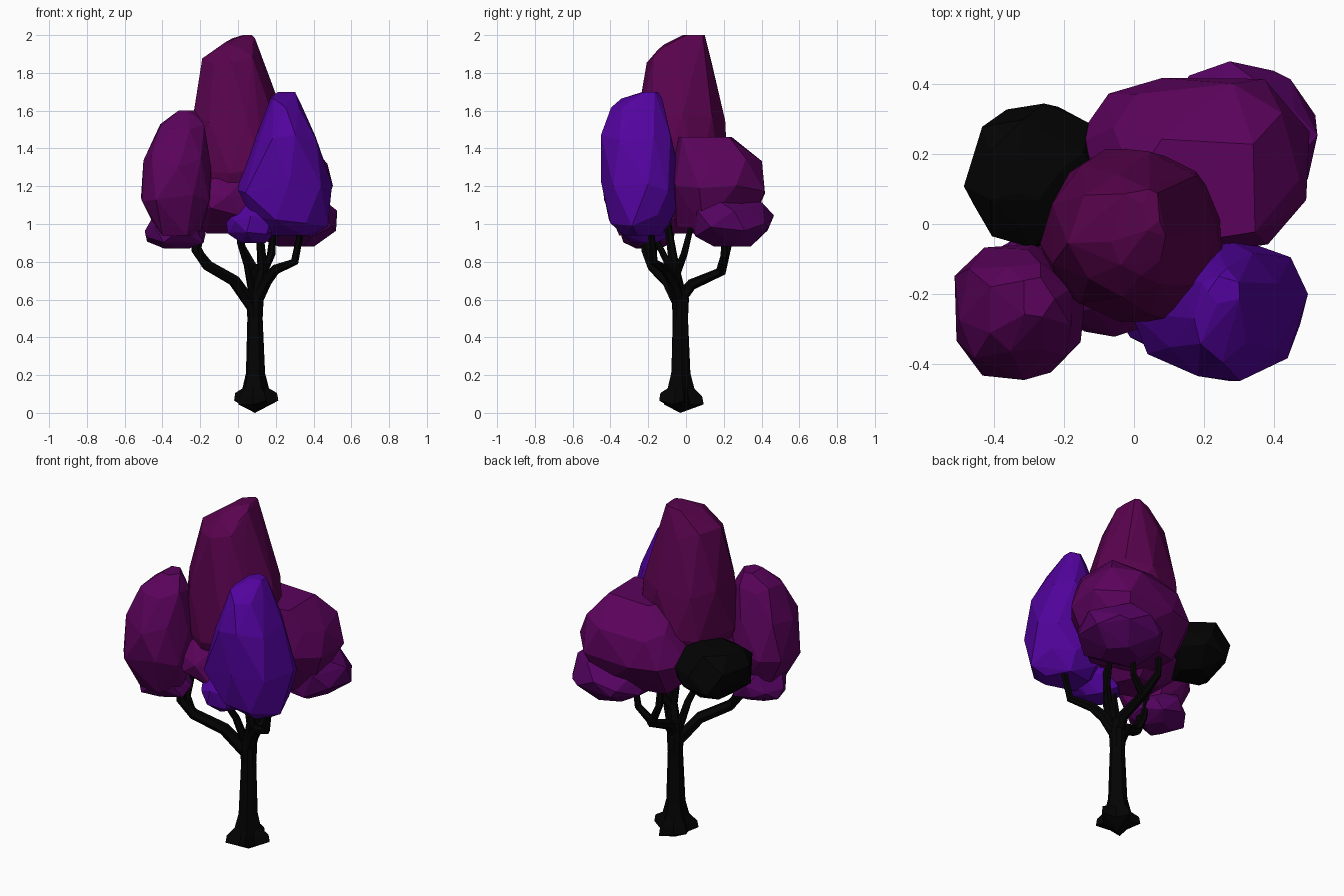
import bpy, bmesh, math, random
from mathutils import Vector

if "Cube" in bpy.data.objects:
    bpy.data.objects.remove(bpy.data.objects["Cube"])

random.seed(4)


def material(name, rgb):
    m = bpy.data.materials.new(name)
    m.diffuse_color = (*rgb, 1)
    m.use_nodes = True
    m.node_tree.nodes["Principled BSDF"].inputs["Base Color"].default_value = m.diffuse_color
    return m


BLACK = material("bark_black", (0.001, 0.001, 0.001))
WINE = material("wine", (0.10, 0.001, 0.075))
PLUM = material("plum", (0.105, 0.001, 0.105))
GRAPE = material("grape", (0.09, 0.001, 0.12))
VIOLET = material("violet", (0.085, 0.001, 0.34))


def finish(name, bm, mat):
    bmesh.ops.recalc_face_normals(bm, faces=bm.faces)
    me = bpy.data.meshes.new(name)
    bm.to_mesh(me)
    bm.free()
    me.materials.append(mat)
    ob = bpy.data.objects.new(name, me)
    bpy.context.collection.objects.link(ob)
    return ob


def clump(name, rings, mat, sides=8, square=1.0):
    """Faceted foliage: hull of jittered rings (z, cx, cy, rx, ry)."""
    bm = bmesh.new()
    last = len(rings) - 1

    def boxy(t):
        return math.copysign(abs(t) ** square, t)

    for k, (z, cx, cy, rx, ry) in enumerate(rings):
        n = sides if 0 < k < last else 5
        for i in range(n):
            a = math.tau * (i + 0.5 * (k % 2) + random.uniform(-.2, .2)) / n
            s = random.uniform(0.97, 1.07)
            dz = random.uniform(-.035, .035) if 0 < k < last else 0
            bm.verts.new((cx + rx * s * boxy(math.cos(a)),
                          cy + ry * s * boxy(math.sin(a)), z + dz))
    res = bmesh.ops.convex_hull(bm, input=bm.verts)
    inner = [v for v in res["geom_interior"] if isinstance(v, bmesh.types.BMVert)]
    bmesh.ops.delete(bm, geom=inner, context='VERTS')
    return finish(name, bm, mat)


def round_clump(name, c, r, mat):
    rows = [(-1, .45), (-.4, .95), (.25, 1), (.75, .75), (1, .35)]
    return clump(name, [(c[2] + h * r[2], c[0], c[1], w * r[0], w * r[1])
                        for h, w in rows], mat)


def loft(bm, rings):
    rows = [[bm.verts.new(p) for p in ring] for ring in rings]
    n = len(rows[0])
    for a, b in zip(rows, rows[1:]):
        for i in range(n):
            bm.faces.new((a[i], a[(i + 1) % n], b[(i + 1) % n], b[i]))
    bm.faces.new(rows[-1])
    return rows


def branch(name, pts, r0, r1, sides=6):
    """Tapered limb through a few points."""
    pts = [Vector(p) for p in pts]
    rings = []
    for k, p in enumerate(pts):
        d = (pts[min(k + 1, len(pts) - 1)] - pts[max(k - 1, 0)]).normalized()
        u = d.cross(Vector((0.3, 1, 0.1))).normalized()
        v = d.cross(u)
        r = r0 + (r1 - r0) * k / (len(pts) - 1)
        rings.append([p + r * (math.cos(t) * u + math.sin(t) * v)
                      for t in (math.tau * i / sides for i in range(sides))])
    bm = bmesh.new()
    rows = loft(bm, rings)
    bm.faces.new(rows[0])
    finish(name, bm, BLACK)


# Trunk with star-shaped root flare and pointed underside
bm = bmesh.new()
levels = [(.045, .125, .075), (.085, .118, .06), (.13, .075, .055), (.21, .054, .048),
          (.50, .041, .041), (.60, .046, .046), (.68, .038, .038)]
rings = []
for z, r_root, r_gap in levels:
    ring = []
    for i in range(10):
        a = math.tau * i / 10 + 0.15
        r = r_gap if i % 2 else r_root
        ring.append((.09 + r * math.cos(a), -.03 + r * math.sin(a),
                     z + (.02 if i % 4 == 0 and z < .1 else 0)))
    rings.append(ring)
rows = loft(bm, rings)
tip = bm.verts.new((.09, -.03, 0))
for i in range(10):
    bm.faces.new((rows[0][i], tip, rows[0][(i + 1) % 10]))
finish("trunk", bm, BLACK)

# Branches
branch("left_branch", [(.08, -.03, .56), (-.02, -.10, .70), (-.16, -.18, .78),
                       (-.22, -.21, .86), (-.23, -.22, 1.0)], .036, .024)
branch("left_twig", [(-.17, -.18, .78), (-.21, -.17, .87), (-.20, -.13, 1.0)], .024, .014)
branch("right_branch", [(.09, -.03, .58), (.15, -.07, .70), (.20, -.11, .76),
                        (.30, -.17, .80), (.34, -.19, 1.0)], .036, .017)
branch("middle_branch", [(.09, -.03, .60), (.13, -.06, .76), (.11, -.10, 1.02)], .038, .018)
branch("inner_twig", [(.13, -.05, .74), (.18, -.01, .84), (.19, .03, 1.0)], .024, .014)
branch("back_branch", [(.09, -.02, .62), (.10, .03, .68), (.09, .19, .75),
                       (.02, .22, .88), (.01, .22, 1.02)], .034, .016)
branch("back_twig", [(.09, .18, .75), (.17, .20, .83), (.19, .21, 1.0)], .024, .014)
branch("front_twig", [(.08, -.04, .62), (.05, -.09, .78), (.01, -.15, .90),
                      (.0, -.16, 1.0)], .024, .012)

# Large foliage clumps
clump("crown_foliage", [(1.02, .01, -.04, .17, .17), (1.27, .01, -.035, .265, .25),
                        (1.56, -.01, -.025, .235, .24), (1.86, -.025, -.03, .155, .17),
                        (1.95, .01, -.02, .08, .12), (2.0, .05, .04, .025, .06)],
      WINE, 9, .9)
clump("front_right_foliage", [(.94, .28, -.23, .12, .11), (1.02, .27, -.24, .20, .17),
                              (1.2, .245, -.235, .24, .22), (1.45, .26, -.26, .175, .185),
                              (1.64, .255, -.26, .085, .13), (1.7, .26, -.19, .05, .04)],
      VIOLET)
clump("left_foliage", [(.94, -.32, -.24, .12, .12), (1.15, -.335, -.25, .195, .20),
                       (1.33, -.33, -.25, .175, .185), (1.52, -.30, -.24, .125, .13),
                       (1.6, -.28, -.21, .05, .06)], PLUM)
clump("back_right_foliage", [(.98, .18, .15, .24, .19), (1.19, .17, .17, .325, .255),
                             (1.32, .19, .17, .27, .235), (1.46, .2, .10, .19, .15)],
      PLUM, 9, .75)

# Smaller clumps underneath
round_clump("back_right_low_foliage", (.30, .24, 1.005), (.23, .22, .125), GRAPE)
round_clump("front_low_foliage", (.08, -.22, 1.01), (.145, .14, .11), VIOLET)
round_clump("left_low_foliage", (-.33, -.20, .96), (.155, .145, .09), GRAPE)
round_clump("centre_low_foliage", (-.06, -.06, 1.12), (.25, .265, .17), PLUM)
round_clump("dark_foliage", (-.28, .14, 1.155), (.20, .205, .145), BLACK)
